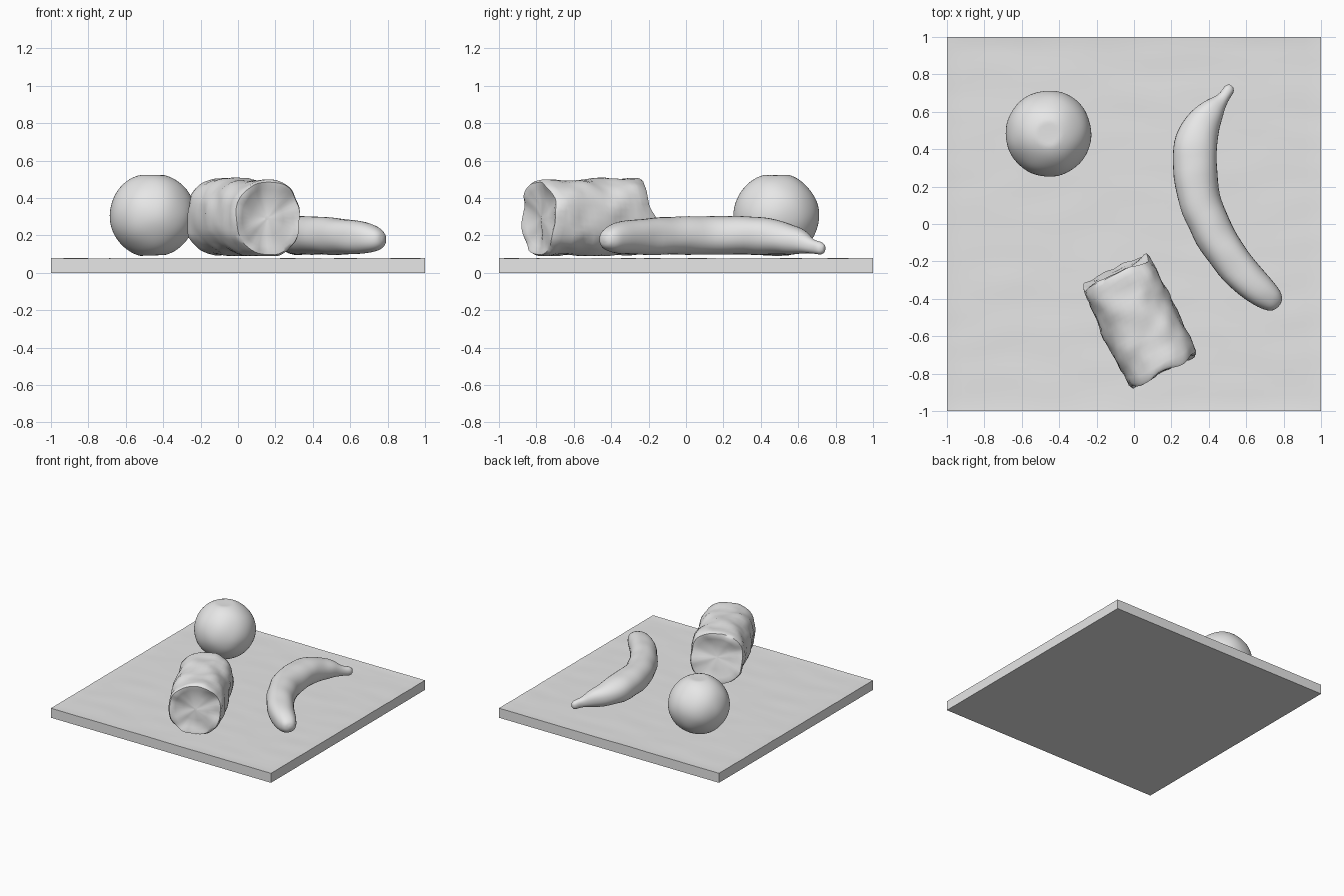
import bpy, bmesh, math
from mathutils import Vector, noise

cube = bpy.data.objects.get("Cube")
if cube:
    bpy.data.objects.remove(cube, do_unlink=True)

grey = bpy.data.materials.new("plain grey")
grey.use_nodes = True
grey.diffuse_color = (0.8, 0.8, 0.8, 1)
grey.node_tree.nodes["Principled BSDF"].inputs["Base Color"].default_value = (0.8, 0.8, 0.8, 1)


def finish(bm, name, angle=50):
    bmesh.ops.recalc_face_normals(bm, faces=bm.faces[:])
    mesh = bpy.data.meshes.new(name)
    bm.to_mesh(mesh)
    bm.free()
    mesh.materials.append(grey)
    obj = bpy.data.objects.new(name, mesh)
    bpy.context.collection.objects.link(obj)
    bpy.ops.object.select_all(action='DESELECT')
    obj.select_set(True)
    bpy.context.view_layer.objects.active = obj
    bpy.ops.object.shade_smooth_by_angle(angle=math.radians(angle))
    return obj


def wobble(bm, amount, scale):
    """Push every vertex along its normal by soft noise, for a hand-made surface."""
    bm.normal_update()
    for v, n in [(v, v.normal.copy()) for v in bm.verts]:
        v.co += n * amount * noise.noise(v.co * scale)


def loft(rings, sides, power=2.0, axis=None):
    """Skin upright rings of (x, y, z, half width, half height); close both ends."""
    bm = bmesh.new()
    loops = []
    for i, (x, y, z, w, h) in enumerate(rings):
        a, b = rings[max(i - 1, 0)], rings[min(i + 1, len(rings) - 1)]
        d = axis or Vector((b[0] - a[0], b[1] - a[1], 0)).normalized()
        side = Vector((-d.y, d.x, 0))
        loop = []
        for k in range(sides):
            t = math.tau * k / sides
            c, s = math.cos(t), math.sin(t)
            u = math.copysign(abs(c) ** (2 / power), c) * w
            v = math.copysign(abs(s) ** (2 / power), s) * h
            loop.append(bm.verts.new(Vector((x, y, z + v)) + side * u))
        loops.append(loop)
    for p, q in zip(loops, loops[1:]):
        for k in range(sides):
            n = (k + 1) % sides
            bm.faces.new((p[k], p[n], q[n], q[k]))
    bm.faces.new(loops[0][::-1])
    bm.faces.new(loops[-1])
    return bm


def spline(points, steps):
    """Catmull-Rom interpolation through tuples of any length."""
    out = []
    n = len(points)
    for i in range(n - 1):
        p = [points[min(max(i + j, 0), n - 1)] for j in (-1, 0, 1, 2)]
        for s in range(steps):
            t = s / steps
            out.append(tuple(0.5 * (2 * b + (c - a) * t + (2 * a - 5 * b + 4 * c - d) * t * t
                                    + (3 * b - a - 3 * c + d) * t ** 3)
                             for a, b, c, d in zip(*p)))
    return out + [points[-1]]


# Board: flat slab with a faintly rippled top and slightly raised edges
bm = bmesh.new()
bmesh.ops.create_grid(bm, x_segments=48, y_segments=48, size=1)
top = bm.faces[:]
rim = [e for e in bm.edges if e.is_boundary]
walls = bmesh.ops.extrude_edge_only(bm, edges=rim)
lower = [v for v in walls["geom"] if isinstance(v, bmesh.types.BMVert)]
for v in {v for f in top for v in f.verts}:
    edge = max(abs(v.co.x), abs(v.co.y)) > 0.97
    v.co.z = (0.078 if edge else 0.075) + 0.0025 * noise.noise(Vector((v.co.x * 3, v.co.y * 8, 0)))
for v in lower:
    v.co.z = 0
bmesh.ops.holes_fill(bm, edges=[e for e in bm.edges if e.is_boundary], sides=0)
finish(bm, "board", 40)

# Ball: round fruit, a little flattened top and bottom
bm = bmesh.new()
bmesh.ops.create_icosphere(bm, subdivisions=5, radius=1)
for v in bm.verts:
    z = max(-0.965, min(0.965, v.co.z * 1.01))
    v.co = Vector((-0.457 + 0.23 * v.co.x, 0.483 + 0.23 * v.co.y, 0.307 + 0.222 * z))
wobble(bm, 0.005, 7)
finish(bm, "round_fruit", 60)

# Banana: curved path with a thin stem at the back and a blunt front tip
path = [
    (0.520, 0.738, 0.130, 0.012, 0.015),
    (0.508, 0.722, 0.130, 0.028, 0.032),
    (0.475, 0.675, 0.142, 0.034, 0.040),
    (0.425, 0.615, 0.168, 0.064, 0.066),
    (0.365, 0.530, 0.185, 0.097, 0.085),
    (0.330, 0.420, 0.196, 0.114, 0.098),
    (0.325, 0.300, 0.199, 0.118, 0.102),
    (0.350, 0.130, 0.199, 0.113, 0.102),
    (0.410, -0.020, 0.198, 0.107, 0.101),
    (0.490, -0.150, 0.196, 0.103, 0.100),
    (0.575, -0.260, 0.192, 0.098, 0.095),
    (0.670, -0.355, 0.187, 0.086, 0.084),
    (0.735, -0.405, 0.182, 0.066, 0.066),
    (0.768, -0.428, 0.180, 0.040, 0.040),
    (0.778, -0.435, 0.180, 0.010, 0.010),
]
bm = loft(spline(path, 4), 32, 2.2)
wobble(bm, 0.006, 8)
finish(bm, "banana", 60)

# Log: short rough cylinder with uneven rims and shallow dished ends
back, front = Vector((-0.10, -0.255, 0.303)), Vector((0.163, -0.788, 0.293))
axis = (front - back).normalized()
flat_axis = Vector((axis.x, axis.y, 0)).normalized()
profile = [(0.035, 0.06), (0.03, 0.45), (0.015, 0.75), (0.0, 0.88), (0.0, 0.95)]
profile += [(0.03 + 0.94 * i / 18, 0.985 + 0.03 * math.sin(math.pi * i / 18)) for i in range(19)]
profile += [(1.0, 0.94), (1.0, 0.86), (0.99, 0.75), (0.975, 0.45), (0.97, 0.06)]
rings = []
for t, r in profile:
    c = back.lerp(front, t)
    rings.append((c.x, c.y, c.z, 0.205 * r, 0.204 * r))
bm = loft(rings, 48, 2.35, flat_axis)
wobble(bm, 0.02, 6)
wobble(bm, 0.008, 16)
for v in bm.verts:
    along = (v.co - back).dot(flat_axis) / (front - back).length
    if along < 0.12 or along > 0.9:
        v.co += flat_axis * 0.03 * noise.noise(v.co * 7)
    # the back end leans so that its lower edge reaches further out
    if along < 0.5:
        v.co -= flat_axis * (0.303 - v.co.z) * 0.12 * (1 - along * 2)
    v.co.z = max(v.co.z, 0.09)
finish(bm, "log", 50)
